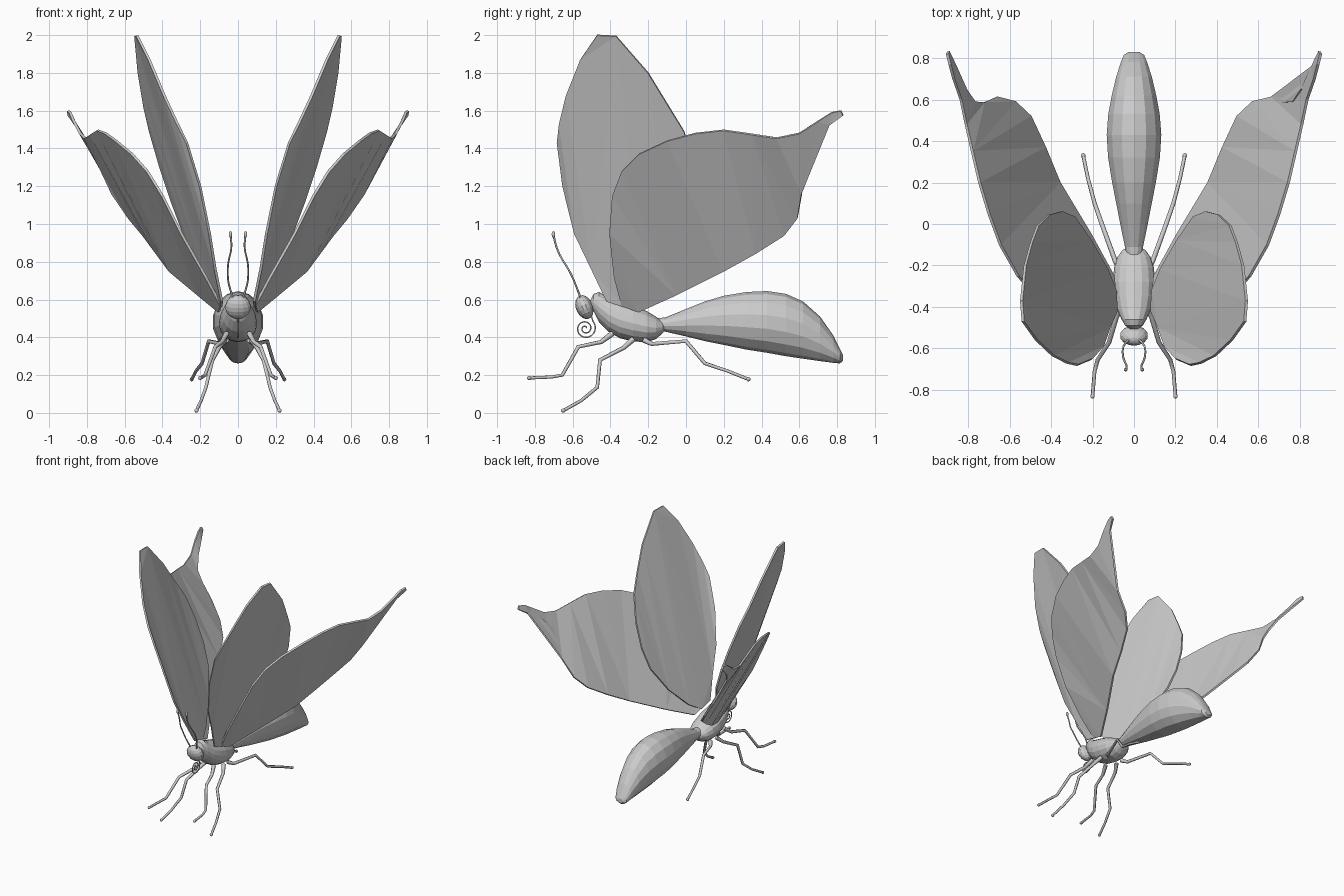
import bpy, bmesh, math
from mathutils import Matrix

if "Cube" in bpy.data.objects:
    bpy.data.objects.remove(bpy.data.objects["Cube"])


def finish(name, bm):
    me = bpy.data.meshes.new(name)
    bmesh.ops.recalc_face_normals(bm, faces=bm.faces[:])
    bm.to_mesh(me)
    bm.free()
    ob = bpy.data.objects.new(name, me)
    bpy.context.collection.objects.link(ob)
    return ob


def loft(name, sections, n=14):
    """Closed body along y; each section is (y, z_low, z_high, half_width)."""
    bm = bmesh.new()
    rings = []
    for y, lo, hi, w in sections:
        rings.append([bm.verts.new((w * math.sin(2 * math.pi * i / n), y,
                                    (lo + hi) / 2 + (hi - lo) / 2 * math.cos(2 * math.pi * i / n)))
                      for i in range(n)])
    for a, b in zip(rings, rings[1:]):
        for i in range(n):
            bm.faces.new((a[i], a[(i + 1) % n], b[(i + 1) % n], b[i]))
    bm.faces.new(rings[0])
    bm.faces.new(rings[-1])
    return finish(name, bm)


def ball(name, loc, size, tilt=0):
    bm = bmesh.new()
    m = Matrix.Translation(loc) @ Matrix.Rotation(tilt, 4, 'X') @ Matrix.Diagonal((*size, 1))
    bmesh.ops.create_uvsphere(bm, u_segments=14, v_segments=9, radius=1, matrix=m)
    return finish(name, bm)


def tube(name, pts, radii, kind='POLY'):
    cu = bpy.data.curves.new(name, 'CURVE')
    cu.dimensions = '3D'
    cu.bevel_depth = 1
    cu.bevel_resolution = 1
    cu.use_fill_caps = True
    sp = cu.splines.new(kind)
    sp.points.add(len(pts) - 1)
    for p, co, r in zip(sp.points, pts, radii):
        p.co = (*co, 1)
        p.radius = r
    if kind == 'NURBS':
        sp.order_u = 3
        sp.use_endpoint_u = True
        sp.resolution_u = 4
    ob = bpy.data.objects.new(name, cu)
    bpy.context.collection.objects.link(ob)
    bpy.ops.object.select_all(action='DESELECT')
    ob.select_set(True)
    bpy.context.view_layer.objects.active = ob
    bpy.ops.object.convert(target='MESH')
    return ob


def wing(name, outline, s):
    bm = bmesh.new()
    f = bm.faces.new([bm.verts.new((x * s, y, z)) for x, y, z in outline])
    bmesh.ops.triangulate(bm, faces=[f], ngon_method='BEAUTY')
    ob = finish(name, bm)
    mod = ob.modifiers.new('thickness', 'SOLIDIFY')
    mod.thickness = 0.014
    mod.offset = 0


# body
loft('abdomen', [(-0.17, .43, .50, .035), (-0.11, .43, .505, .045), (0, .405, .55, .068),
                 (.1, .38, .59, .088), (.2, .36, .62, .108), (.32, .335, .64, .128),
                 (.43, .318, .645, .135), (.53, .30, .63, .127), (.62, .287, .59, .11),
                 (.71, .274, .51, .088), (.78, .265, .41, .065), (.815, .262, .34, .05),
                 (.83, .275, .31, .025)])
loft('thorax', [(-.505, .565, .60, .02), (-.49, .54, .63, .042), (-.46, .48, .64, .06),
                (-.41, .43, .61, .083), (-.35, .395, .59, .097), (-.28, .378, .57, .102),
                (-.21, .375, .54, .096), (-.16, .39, .51, .08), (-.125, .42, .485, .055),
                (-.11, .44, .465, .025)], 16)
ball('head', (0, -.538, .56), (.068, .045, .066), math.radians(22))

# wing outlines, right side (x, y, z)
fore = [(.085, -.42, .59), (.12, -.50, .76), (.15, -.59, .95), (.2, -.65, 1.2),
        (.27, -.68, 1.43), (.32, -.67, 1.53), (.39, -.635, 1.68), (.47, -.56, 1.87),
        (.535, -.47, 2.0), (.543, -.37, 1.995), (.525, -.2, 1.80), (.495, -.09, 1.62),
        (.465, -.01, 1.49), (.41, .045, 1.3), (.35, .06, 1.12), (.29, .035, .96),
        (.21, -.08, .77), (.13, -.22, .62), (.09, -.32, .56)]
hind = [(.09, -.34, .57), (.17, -.38, .72), (.30, -.405, .95), (.40, -.39, 1.15),
        (.48, -.34, 1.28), (.56, -.25, 1.37), (.645, -.1, 1.44), (.70, .05, 1.48),
        (.745, .2, 1.497), (.78, .35, 1.475), (.81, .48, 1.455), (.835, .6, 1.48),
        (.87, .7, 1.545), (.888, .77, 1.59), (.9, .82, 1.60), (.895, .832, 1.575),
        (.86, .76, 1.525), (.81, .65, 1.45), (.77, .59, 1.37), (.725, .585, 1.29),
        (.665, .612, 1.16), (.575, .59, 1.03), (.50, .52, .94), (.43, .37, .845),
        (.36, .2, .75), (.21, -.05, .625), (.1, -.25, .535)]

# legs, right side: hip to foot
legs = {
    'front': [(.06, -.39, .42), (.085, -.45, .375), (.12, -.57, .35), (.175, -.655, .2),
              (.19, -.71, .19), (.2, -.83, .185)],
    'middle': [(.07, -.28, .39), (.1, -.33, .345), (.135, -.455, .28), (.17, -.47, .135),
               (.195, -.555, .065), (.22, -.65, .012)],
    'hind': [(.06, -.22, .385), (.09, -.18, .365), (.155, 0, .38), (.19, .1, .262),
             (.222, .22, .222), (.245, .33, .178)]}
antenna = [(.022, -.555, .60), (.05, -.58, .67), (.056, -.615, .75), (.05, -.655, .81),
           (.03, -.69, .88), (.04, -.702, .945)]

for s, side in ((1, 'right'), (-1, 'left')):
    wing(side + '_forewing', fore, s)
    wing(side + '_hindwing', hind, s)
    for k, pts in legs.items():
        pts = [(x * s, y, z) for x, y, z in pts]
        tube(f'{side}_{k}_leg', pts, [.016, .012, .011, .01, .009, .009])
        ball(f'{side}_{k}_foot', pts[-1], (.011, .012, .011))
    pts = [(x * s, y, z) for x, y, z in antenna]
    tube(side + '_antenna', pts, [.006, .005, .005, .005, .005, .006], 'NURBS')
    ball(side + '_antenna_tip', pts[-1], (.009, .009, .018))

# coiled tongue under the head
coil = [(0, -.505, .53)]
for i in range(41):
    t = i / 40
    a = math.pi / 4 - t * 4.2 * math.pi
    r = .05 * (1 - t) + .006
    coil.append((0, -.533 + r * math.cos(a), .447 + r * math.sin(a)))
tube('coiled_tongue', coil, [.004] * len(coil))
